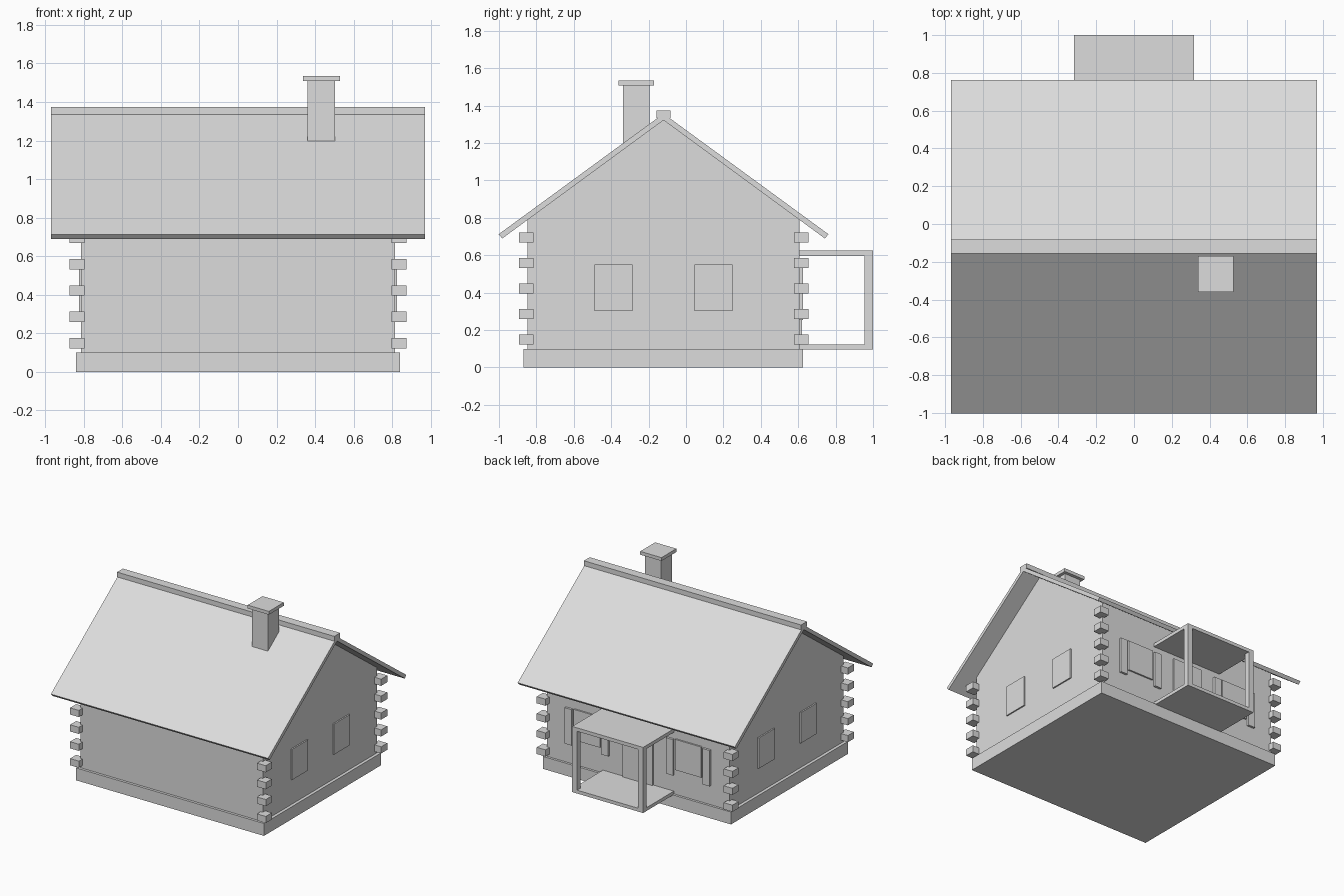
import bpy

default_cube = bpy.data.objects.get("Cube")
if default_cube:
    bpy.data.objects.remove(default_cube, do_unlink=True)

GREY = (0.72, 0.72, 0.72, 1.0)
grey = bpy.data.materials.new("plain_grey")
grey.use_nodes = True
grey.diffuse_color = GREY
grey.node_tree.nodes["Principled BSDF"].inputs["Base Color"].default_value = GREY

MID_Y = -0.12           # ridge line
WALL_X = 0.815
HALF_DEPTH = 0.727      # wall distance from the ridge line
BACK = MID_Y + HALF_DEPTH
APEX, SLOPE = 1.322, 0.733


def add_mesh(name, verts, faces):
    mesh = bpy.data.meshes.new(name)
    mesh.from_pydata(verts, [], faces)
    mesh.materials.append(grey)
    obj = bpy.data.objects.new(name, mesh)
    bpy.context.collection.objects.link(obj)
    return obj


def extrude_x(name, profile, half):
    """Extrude a (y, z) outline, counter-clockwise seen from +x."""
    n = len(profile)
    verts = [(x, y, z) for x in (-half, half) for y, z in profile]
    faces = [tuple(reversed(range(n))), tuple(range(n, 2 * n))]
    faces += [(i, (i + 1) % n, (i + 1) % n + n, i + n) for i in range(n)]
    return add_mesh(name, verts, faces)


def box(name, xs, ys, zs):
    x0, x1 = sorted(xs)
    (y0, y1), (z0, z1) = sorted(ys), sorted(zs)
    obj = extrude_x(name, [(y0, z0), (y1, z0), (y1, z1), (y0, z1)], (x1 - x0) / 2)
    obj.location.x = (x0 + x1) / 2
    return obj


# Foundation and gabled walls
box("foundation", (-0.84, 0.84), (-0.868, 0.626), (0, 0.1))
eave = APEX - SLOPE * HALF_DEPTH
extrude_x("walls", [(-0.847, 0.1), (BACK, 0.1), (BACK, eave),
                    (MID_Y, APEX), (-0.847, eave)], WALL_X)

# Roof: two slopes as one folded slab, with a ridge beam
outline = [(-0.862, 0.69), (0, APEX), (0.862, 0.69),
           (0.882, 0.712), (0, 1.357), (-0.882, 0.712)]
roof = extrude_x("roof", [(MID_Y + y, z) for y, z in outline], 0.97)
# the folded end caps are split into one quad per slope
mesh = roof.data
verts = [v.co.copy() for v in mesh.vertices]
sides = [tuple(p.vertices) for p in mesh.polygons][2:]
caps = [(5, 4, 1, 0), (4, 3, 2, 1), (6, 7, 10, 11), (7, 8, 9, 10)]
mesh.clear_geometry()
mesh.from_pydata(verts, [], [tuple(reversed(f)) for f in sides + caps])
box("ridge_beam", (-0.97, 0.97), (-0.157, -0.083), (1.335, 1.374))

# Chimney
box("chimney_stack", (0.361, 0.503), (-0.337, -0.195), (1.15, 1.51))
box("chimney_cap", (0.338, 0.528), (-0.36, -0.17), (1.508, 1.535))

# Interlocking log ends at the four corners
for sx in (-1, 1):
    for cy in (-0.855, 0.617):
        for i in range(5):
            z = 0.149 + 0.1365 * i
            box("log_end", (sx * 0.796, sx * 0.874),
                (cy - 0.039, cy + 0.039), (z - 0.027, z + 0.027))

# Windows on both gable walls, windows with shutters on the back wall
for s in (-1, 1):
    for y0 in (-0.488, 0.046):
        box("side_window", (s * 0.79, s * 0.826), (y0, y0 + 0.203), (0.303, 0.55))
    box("back_window", (s * 0.335, s * 0.57), (BACK - 0.02, BACK + 0.013), (0.303, 0.55))
    for x0 in (0.257, 0.585):
        box("shutter", (s * x0, s * (x0 + 0.063)), (BACK - 0.02, BACK + 0.018), (0.255, 0.545))

# Porch with door, floor, flat roof and two posts
box("door", (-0.133, 0.133), (BACK - 0.02, BACK + 0.013), (0.12, 0.56))
box("porch_floor", (-0.317, 0.317), (0.59, 1), (0.095, 0.122))
box("porch_roof", (-0.317, 0.317), (0.59, 1), (0.597, 0.625))
for s in (-1, 1):
    box("porch_post", (s * 0.272, s * 0.317), (0.955, 1), (0.122, 0.597))
